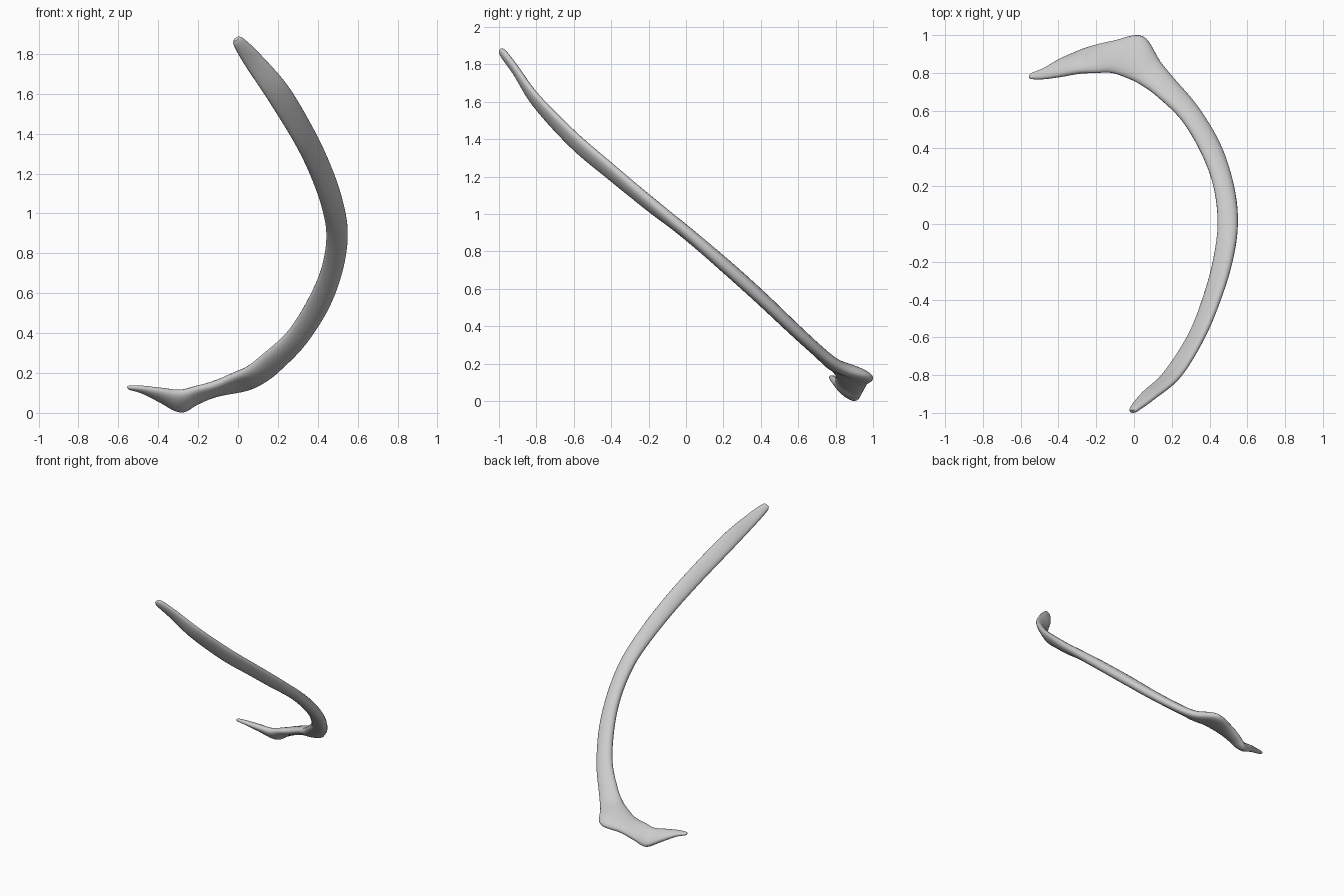
import bpy, bmesh, math
from mathutils import Vector

# Stations along the bone: outer edge xyz, inner edge xyz, thickness
STATIONS = [
    ((0.005, -0.99, 1.885), (-0.02, -0.995, 1.865), 0.020),
    ((0.03, -0.975, 1.875), (-0.018, -0.975, 1.835), 0.036),
    ((0.11, -0.92, 1.80), (0.04, -0.90, 1.735), 0.042),
    ((0.25, -0.80, 1.64), (0.15, -0.80, 1.57), 0.048),
    ((0.37, -0.60, 1.44), (0.285, -0.60, 1.35), 0.052),
    ((0.455, -0.40, 1.265), (0.365, -0.40, 1.185), 0.056),
    ((0.518, -0.20, 1.09), (0.42, -0.20, 1.03), 0.062),
    ((0.55, 0.0, 0.915), (0.443, 0.0, 0.89), 0.066),
    ((0.53, 0.20, 0.735), (0.42, 0.20, 0.73), 0.072),
    ((0.462, 0.41, 0.54), (0.355, 0.38, 0.575), 0.072),
    ((0.345, 0.61, 0.355), (0.25, 0.555, 0.405), 0.068),
    ((0.22, 0.76, 0.225), (0.12, 0.68, 0.285), 0.066),
    ((0.14, 0.86, 0.165), (0.04, 0.735, 0.22), 0.070),
    ((0.045, 0.995, 0.125), (-0.03, 0.77, 0.185), 0.072),
    ((-0.11, 0.97, 0.095), (-0.12, 0.80, 0.145), 0.064),
    ((-0.21, 0.945, 0.05), (-0.21, 0.80, 0.125), 0.062),
    ((-0.29, 0.915, 0.008), (-0.29, 0.80, 0.11), 0.066),
    ((-0.39, 0.875, 0.06), (-0.39, 0.78, 0.118), 0.052),
    ((-0.48, 0.825, 0.105), (-0.48, 0.767, 0.128), 0.034),
    ((-0.54, 0.80, 0.122), (-0.545, 0.768, 0.130), 0.022),
    ((-0.552, 0.79, 0.123), (-0.555, 0.778, 0.126), 0.010),
]
SUB, SIDES = 6, 20


def spline(a, b, c, d, t):
    return 0.5 * (2 * b + (c - a) * t + (2 * a - 5 * b + 4 * c - d) * t * t
                  + (3 * b - a - 3 * c + d) * t ** 3)


# Smoothly resample the stations
keys = [(Vector(o), Vector(i), h) for o, i, h in STATIONS]
n = len(keys)
rows = []
for k in range(n - 1):
    quad = [keys[min(max(k + j, 0), n - 1)] for j in (-1, 0, 1, 2)]
    for s in range(SUB):
        rows.append([spline(*[q[c] for q in quad], s / SUB) for c in range(3)])
rows.append(list(keys[-1]))

# Sweep a flattened oval through them
bm = bmesh.new()
rings = []
centres = [(o + i) / 2 for o, i, h in rows]
for k, (outer, inner, thick) in enumerate(rows):
    tangent = centres[min(k + 2, len(rows) - 1)] - centres[max(k - 2, 0)]
    axis = (outer - inner) / 2
    normal = tangent.cross(axis).normalized() * thick / 2
    ring = []
    for j in range(SIDES):
        a = 2 * math.pi * j / SIDES
        u, v = math.cos(a), math.sin(a)
        u = math.copysign(abs(u) ** 0.9, u)
        v = math.copysign(abs(v) ** 0.9, v)
        ring.append(bm.verts.new(centres[k] + axis * u + normal * v))
    rings.append(ring)
for r, s in zip(rings, rings[1:]):
    for j in range(SIDES):
        m = (j + 1) % SIDES
        bm.faces.new((r[j], r[m], s[m], s[j]))

# Close both tips
bm.faces.new(rings[0])
bm.faces.new(rings[-1])
bmesh.ops.recalc_face_normals(bm, faces=bm.faces)

mesh = bpy.data.meshes.new("rib_bone")
bm.to_mesh(mesh)
bm.free()
rib = bpy.data.objects.new("rib_bone", mesh)
bpy.context.collection.objects.link(rib)
bpy.context.view_layer.objects.active = rib
rib.select_set(True)
bpy.ops.object.shade_smooth_by_angle(angle=math.radians(50))
